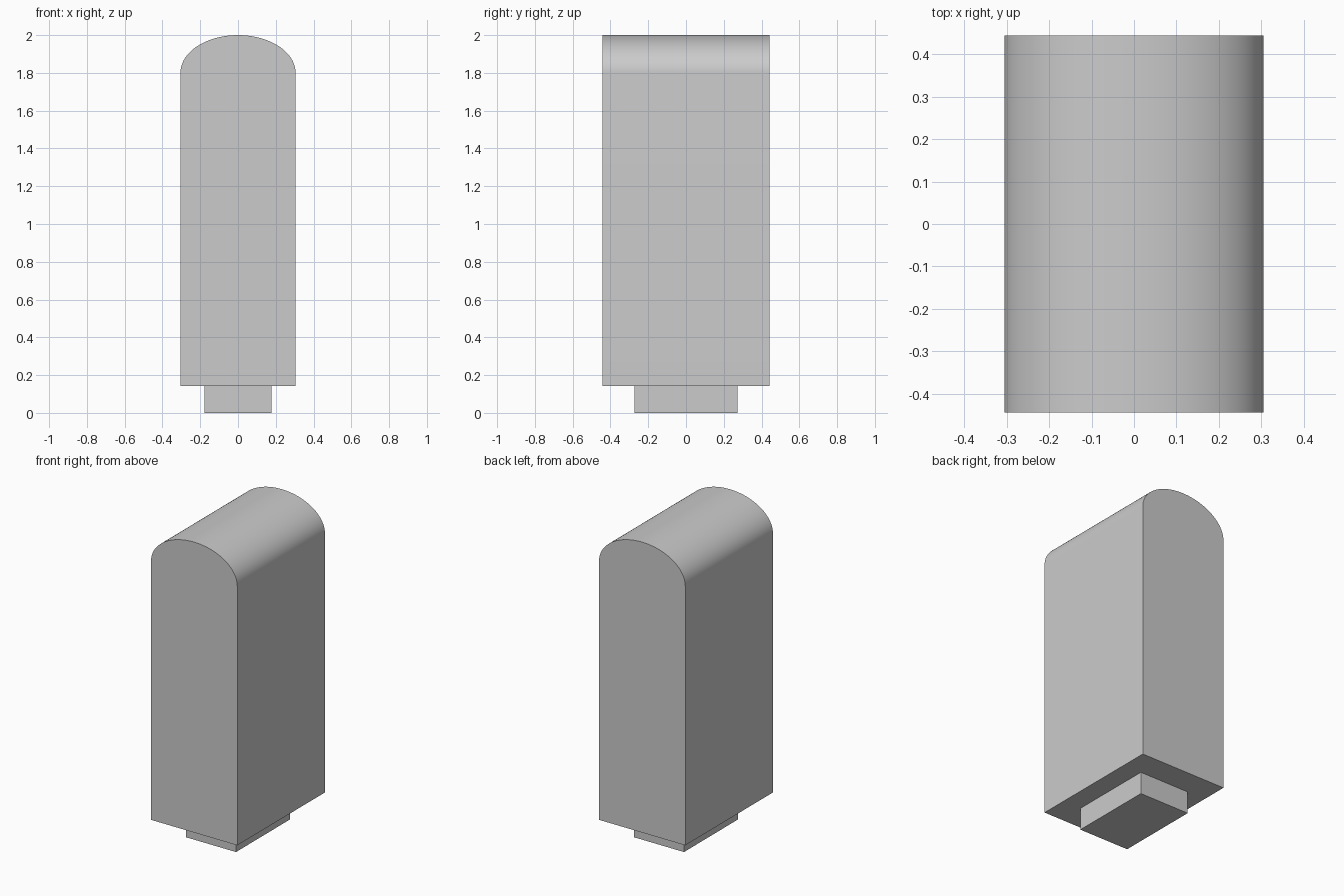
import bpy
import bmesh
import math

cube = bpy.data.objects.get("Cube")
if cube:
    bpy.data.objects.remove(cube, do_unlink=True)


def extrude_profile(name, profile, depth):
    """Extrude a counter-clockwise XZ profile along y, centred on y = 0."""
    bm = bmesh.new()
    front = bm.faces.new([bm.verts.new((x, -depth / 2, z)) for x, z in profile])
    result = bmesh.ops.extrude_face_region(bm, geom=[front], use_keep_orig=True)
    back = [v for v in result["geom"] if isinstance(v, bmesh.types.BMVert)]
    bmesh.ops.translate(bm, verts=back, vec=(0, depth, 0))
    bmesh.ops.recalc_face_normals(bm, faces=bm.faces)
    mesh = bpy.data.meshes.new(name)
    bm.to_mesh(mesh)
    bm.free()
    obj = bpy.data.objects.new(name, mesh)
    bpy.context.collection.objects.link(obj)
    return obj


HALF_WIDTH, DEPTH = 0.305, 0.886
BOTTOM, SHOULDER, TOP = 0.142, 1.8, 2.0
ARC_STEPS = 48

# Upright body with a half-elliptical crown
angles = [math.pi * i / ARC_STEPS for i in range(ARC_STEPS + 1)]
crown = [(HALF_WIDTH * math.cos(a), SHOULDER + (TOP - SHOULDER) * math.sin(a))
         for a in angles]
body = extrude_profile(
    "body", [(-HALF_WIDTH, BOTTOM), (HALF_WIDTH, BOTTOM)] + crown, DEPTH)

# Smooth crown, sharp rims
bpy.ops.object.select_all(action="DESELECT")
body.select_set(True)
bpy.context.view_layer.objects.active = body
bpy.ops.object.shade_smooth_by_angle(angle=math.radians(30))

# Narrow rectangular foot under the body
FOOT = 0.177
extrude_profile(
    "foot", [(-FOOT, 0), (FOOT, 0), (FOOT, BOTTOM), (-FOOT, BOTTOM)], 0.546)
